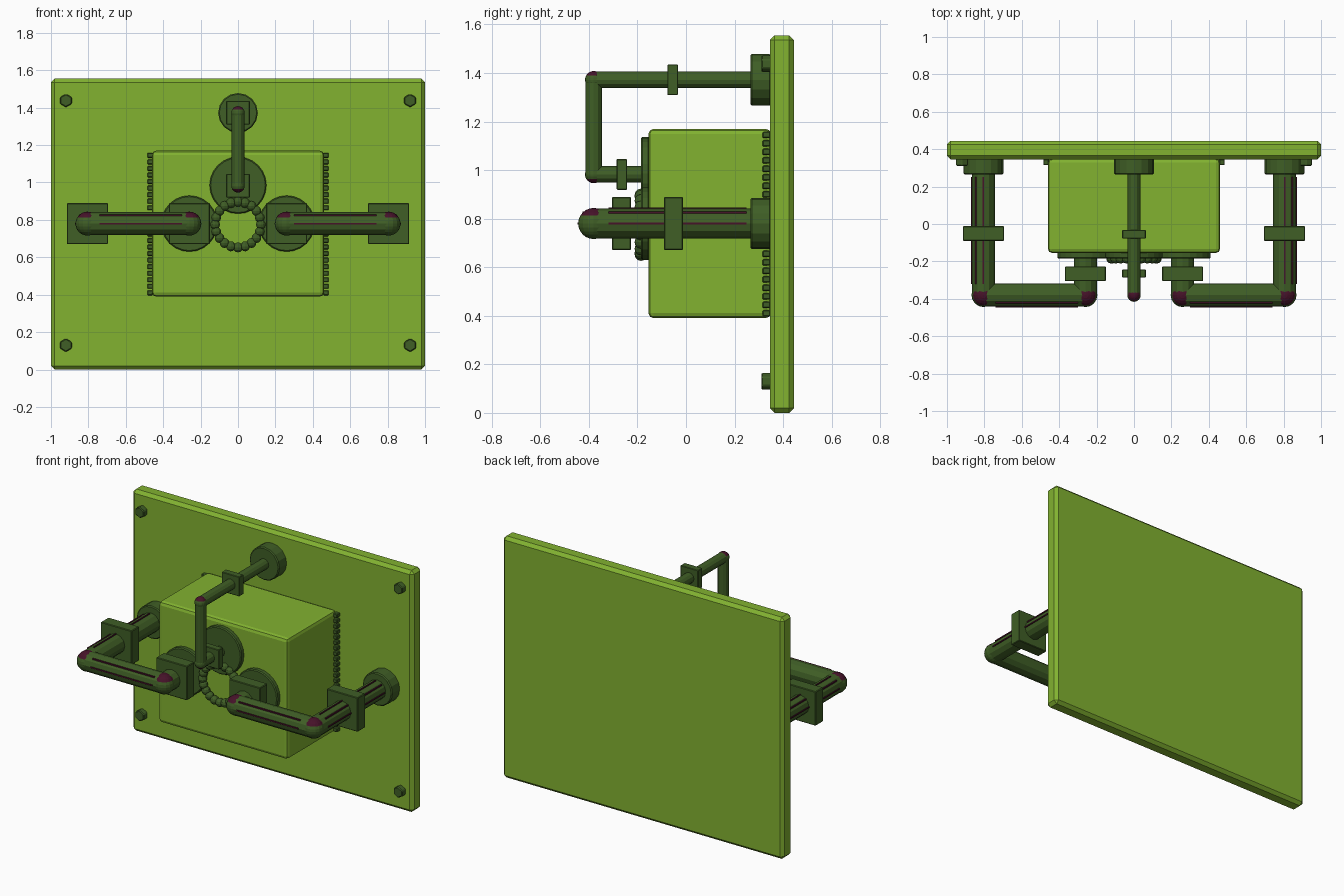
import bpy, math
from mathutils import Vector

if "Cube" in bpy.data.objects:
    bpy.data.objects.remove(bpy.data.objects["Cube"])


def mat(name, rgb):
    m = bpy.data.materials.new(name)
    m.diffuse_color = (*rgb, 1)
    m.use_nodes = True
    m.node_tree.nodes["Principled BSDF"].inputs["Base Color"].default_value = m.diffuse_color
    return m


LIGHT = mat("light green", (0.223, 0.445, 0.030))
DARK = mat("dark green", (0.050, 0.112, 0.019))
MAROON = mat("dark maroon", (0.061, 0.006, 0.022))


def finish(name, m, bevel=0, segments=1):
    o = bpy.context.object
    o.name = name
    o.data.materials.append(m)
    if bevel:
        b = o.modifiers.new("bevel", 'BEVEL')
        b.width, b.segments = bevel, segments
    return o


def box(name, x, y, z, m, bevel=0, segments=1):
    """Box from (min, max) ranges."""
    bpy.ops.mesh.primitive_cube_add(size=1, location=[sum(r) / 2 for r in (x, y, z)])
    o = bpy.context.object
    for v in o.data.vertices:
        v.co = [c * (r[1] - r[0]) for c, r in zip(v.co, (x, y, z))]
    return finish(name, m, bevel, segments)


def rod(name, a, b, r, sides=12, m=DARK, bevel=0):
    """Cylinder from point a to point b."""
    a, b = Vector(a), Vector(b)
    d = b - a
    bpy.ops.mesh.primitive_cylinder_add(
        vertices=sides, radius=r, depth=d.length, location=(a + b) / 2,
        rotation=d.to_track_quat('Z', 'Y').to_euler())
    return finish(name, m, bevel)


def elbow(name, p, r, up):
    """Ball joint with a maroon cap on its upper or lower side."""
    bpy.ops.mesh.primitive_uv_sphere_add(segments=16, ring_count=12, radius=r, location=p)
    o = finish(name, DARK)
    o.data.materials.append(MAROON)
    for f in o.data.polygons:
        f.material_index = int(f.normal.z * up > 0.5)


def bead(name, p, r):
    bpy.ops.mesh.primitive_uv_sphere_add(segments=10, ring_count=6, radius=r, location=p)
    finish(name, DARK)


# wall plate and housing
box("wall_plate", (-1, 1), (0.345, 0.445), (0, 1.555), LIGHT, 0.02)
box("housing", (-0.46, 0.46), (-0.155, 0.35), (0.39, 1.17), LIGHT, 0.022, 2)

# hexagonal corner bolts
for x in (-0.92, 0.92):
    for z in (0.13, 1.438):
        rod("corner_bolt", (x, 0.31, z), (x, 0.35, z), 0.036, 6, DARK, 0.005)

for s in (-1, 1):
    xo, xi, yf, z, r = 0.805 * s, 0.26 * s, -0.38, 0.78, 0.062
    # weld seam beside the housing
    for i in range(22):
        zc = 0.41 + i * 0.035
        box("seam_block", (0.470 * s - 0.015, 0.470 * s + 0.015), (0.315, 0.347),
            (zc - 0.013, zc + 0.013), DARK, 0.004)
    # side pipe
    rod("side_pipe_outer", (xo, 0.345, z), (xo, yf, z), r)
    rod("side_pipe_front", (xo, yf, z), (xi, yf, z), r)
    rod("side_pipe_inner", (xi, yf, z), (xi, -0.155, z), r)
    for x in (xo, xi):
        elbow("side_pipe_elbow", (x, yf, z), r + 0.002, 1)
    # flanges and square collars
    rod("side_wall_flange", (xo, 0.265, z), (xo, 0.35, z), 0.106, 16, DARK, 0.006)
    rod("side_housing_flange", (xi, -0.185, z), (xi, -0.15, z), 0.15, 24, DARK, 0.006)
    box("outer_collar", (xo - 0.11, xo + 0.11), (-0.09, -0.012), (0.67, 0.89), DARK, 0.004)
    box("inner_collar", (xi - 0.11, xi + 0.11), (-0.305, -0.227), (0.67, 0.89), DARK, 0.004)
    # thin maroon stripes along the pipes
    for deg in (0, 48, 90):
        c, q = math.cos(math.radians(deg)) * r, math.sin(math.radians(deg)) * r
        px, py, pz, h = xo + s * c, yf - c, z + q, 0.004
        box("outer_stripe", (px - h, px + h), (-0.32, 0.25), (pz - h, pz + h), MAROON)
        if deg < 90:
            box("front_stripe", sorted((0.30 * s, 0.74 * s)), (py - h, py + h),
                (pz - h, pz + h), MAROON)

# centre pipe
r, yf, zt, zb = 0.034, -0.38, 1.372, 0.982
rod("centre_pipe_top", (0, 0.345, zt), (0, yf, zt), r)
rod("centre_pipe_drop", (0, yf, zt), (0, yf, zb), r)
rod("centre_pipe_bottom", (0, yf, zb), (0, -0.155, zb), r)
elbow("centre_elbow_top", (0, yf, zt), r + 0.002, 1)
elbow("centre_elbow_bottom", (0, yf, zb), r + 0.002, -1)
rod("centre_wall_flange", (0, 0.265, zt), (0, 0.35, zt), 0.106, 16, DARK, 0.006)
rod("centre_housing_flange", (0, -0.185, 0.985), (0, -0.15, 0.985), 0.152, 24, DARK, 0.006)
box("centre_top_collar", (-0.063, 0.063), (-0.077, -0.033), (zt - 0.063, zt + 0.063), DARK, 0.003)
box("centre_low_collar", (-0.063, 0.063), (-0.286, -0.242), (zb - 0.063, zb + 0.063), DARK, 0.003)

# ring of weld beads between the flanges
bpy.ops.mesh.primitive_torus_add(major_radius=0.122, minor_radius=0.016, major_segments=24,
                                 minor_segments=8, location=(0, -0.185, 0.775),
                                 rotation=(math.pi / 2, 0, 0))
finish("bead_ring", DARK)
for i in range(20):
    a = math.tau * i / 20
    bead("ring_bead", (0.122 * math.cos(a), -0.185, 0.775 + 0.122 * math.sin(a)), 0.027)
